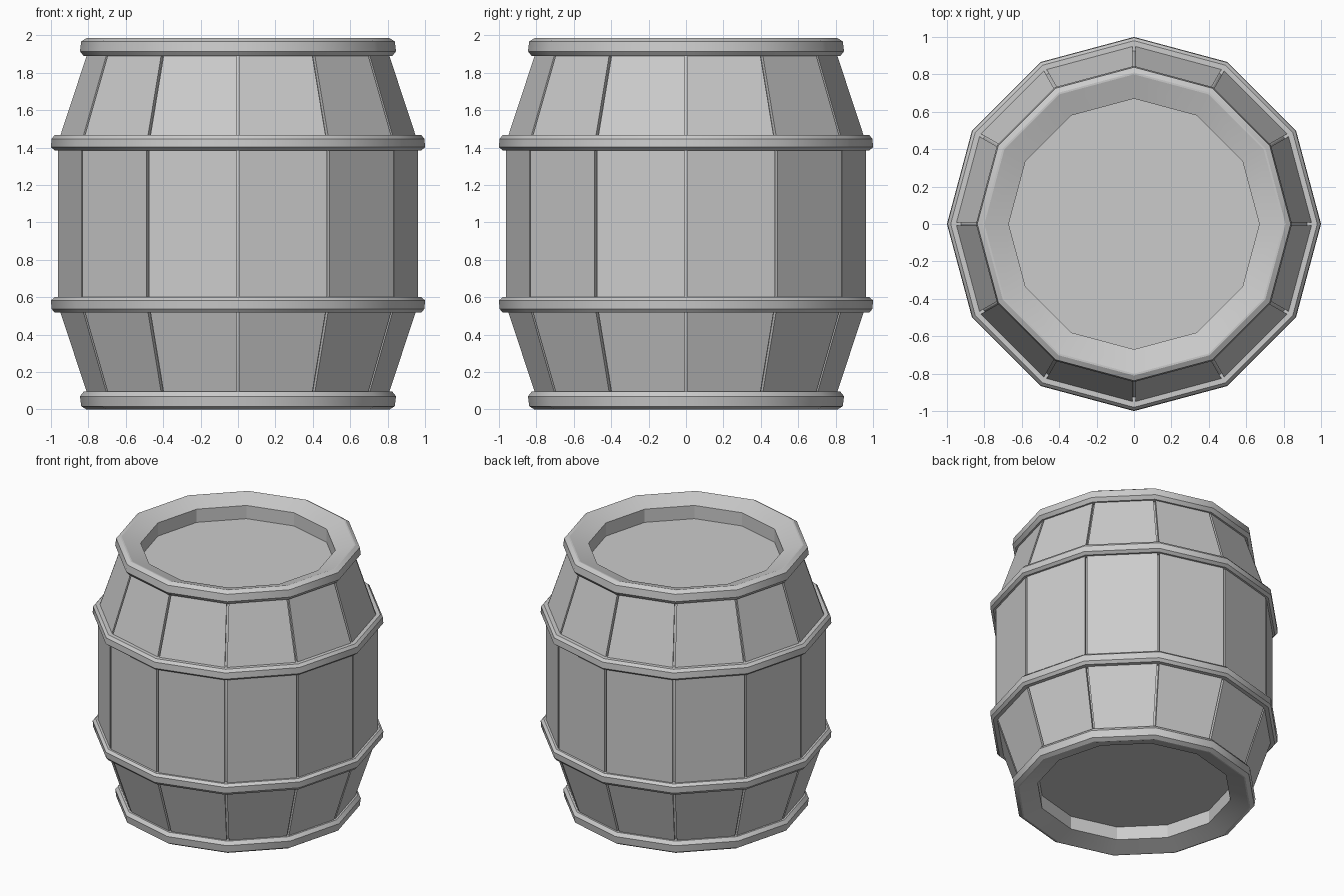
import bpy, bmesh
from math import sin, cos, pi, radians
from mathutils import Vector

if "Cube" in bpy.data.objects:
    bpy.data.objects.remove(bpy.data.objects["Cube"])

SIDES = 12
H = 1.985          # total height
STEP = 2 * pi / SIDES


def finish(bm, name):
    bmesh.ops.recalc_face_normals(bm, faces=bm.faces)
    me = bpy.data.meshes.new(name)
    bm.to_mesh(me)
    bm.free()
    ob = bpy.data.objects.new(name, me)
    bpy.context.collection.objects.link(ob)
    return ob


def lathe(name, profile, closed):
    """Spin (radius, z) points into a 12-sided solid; open profiles get capped."""
    bm = bmesh.new()
    rings = [[bm.verts.new((r * cos(i * STEP), r * sin(i * STEP), z))
              for i in range(SIDES)] for r, z in profile]
    pairs = list(zip(rings, rings[1:]))
    if closed:
        pairs.append((rings[-1], rings[0]))
    else:
        bm.faces.new(rings[0])
        bm.faces.new(rings[-1])
    for a, b in pairs:
        for i in range(SIDES):
            j = (i + 1) % SIDES
            bm.faces.new((a[i], a[j], b[j], b[i]))
    return finish(bm, name)


def smooth(ob, degrees):
    bpy.ops.object.select_all(action='DESELECT')
    ob.select_set(True)
    bpy.context.view_layer.objects.active = ob
    bpy.ops.object.shade_smooth_by_angle(angle=radians(degrees))


def flip(profile):
    return [(r, H - z) for r, z in profile]


# core with dished rims and recessed lids, seen in the grooves between staves
half = [(0.67, H - 0.145), (0.67, H - 0.045), (0.80, H), (0.785, 1.90), (0.94, 1.425)]
core = lathe("barrel_core", half + flip(half)[::-1], False)
smooth(core, 20)

# staves: slabs separated by narrow grooves at the corners
outer = [(0.80, 0.06), (0.965, 0.56), (0.965, H - 0.56), (0.80, H - 0.06)]
GAP, THICK = 0.008, 0.05
bm = bmesh.new()
for k in range(SIDES):
    a, b = k * STEP, (k + 1) * STEP
    da, db = Vector((cos(a), sin(a), 0)), Vector((cos(b), sin(b), 0))
    side = (db - da).normalized() * GAP
    loops = []
    for r, z in outer:
        up = Vector((0, 0, z))
        q = r - THICK
        loops.append([bm.verts.new(p + up) for p in
                      (da * r + side, db * r - side, db * q - side, da * q + side)])
    bm.faces.new(loops[0])
    bm.faces.new(loops[-1])
    for lo, hi in zip(loops, loops[1:]):
        for i in range(4):
            j = (i + 1) % 4
            bm.faces.new((lo[i], lo[j], hi[j], hi[i]))
finish(bm, "staves")

# bevelled hoops, mirrored top to bottom
end_hoop = [(0.77, 1.89), (0.825, 1.89), (0.845, 1.915),
            (0.838, 1.968), (0.81, H), (0.80, H)]
belly_hoop = [(0.92, 1.385), (0.98, 1.385), (1.0, 1.402),
              (0.997, 1.447), (0.98, 1.467), (0.92, 1.467)]
for name, prof in (("end_hoop", end_hoop), ("belly_hoop", belly_hoop)):
    smooth(lathe("upper_" + name, prof, True), 32)
    smooth(lathe("lower_" + name, flip(prof), True), 32)
